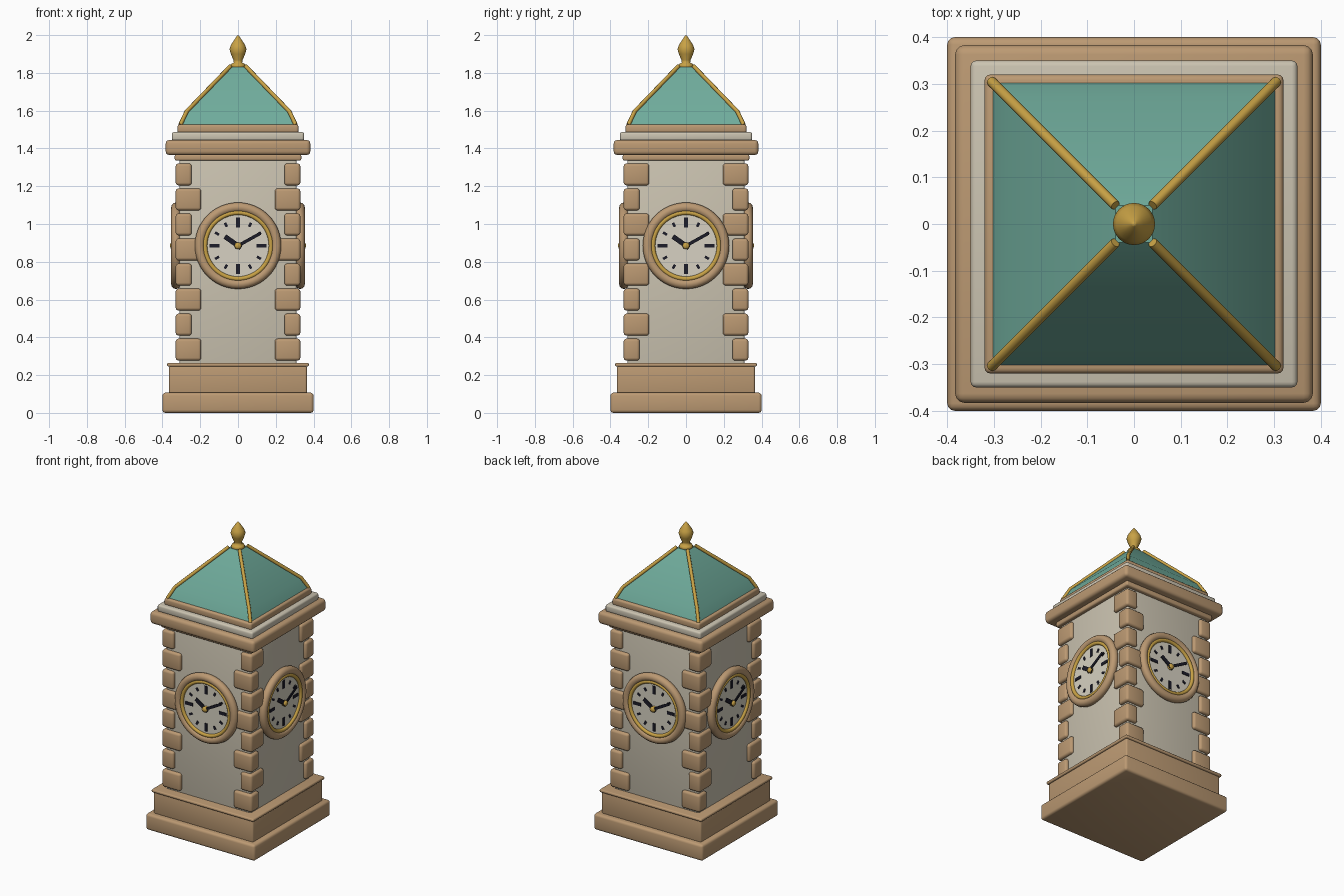
import bpy
import bmesh
from math import radians, pi
from mathutils import Matrix, Vector

if "Cube" in bpy.data.objects:
    bpy.data.objects.remove(bpy.data.objects["Cube"], do_unlink=True)


def material(name, colour):
    m = bpy.data.materials.new(name)
    m.use_nodes = True
    m.diffuse_color = (*colour, 1)
    bsdf = m.node_tree.nodes["Principled BSDF"]
    bsdf.inputs["Base Color"].default_value = (*colour, 1)
    bsdf.inputs["Roughness"].default_value = 0.7
    return m


SANDSTONE = material("sandstone", (0.50, 0.32, 0.17))
LIMESTONE = material("pale limestone", (0.60, 0.55, 0.44))
COPPER = material("green copper", (0.16, 0.41, 0.33))
BRASS = material("brass", (0.58, 0.36, 0.06))
DIAL = material("dial cream", (0.68, 0.64, 0.54))
BLACK = material("blue black", (0.012, 0.012, 0.022))


def finish(name, bm, mat, matrix=Matrix(), bevel=0, smooth=True):
    bmesh.ops.recalc_face_normals(bm, faces=bm.faces)
    mesh = bpy.data.meshes.new(name)
    bm.to_mesh(mesh)
    bm.free()
    mesh.materials.append(mat)
    for p in mesh.polygons:
        p.use_smooth = smooth
    ob = bpy.data.objects.new(name, mesh)
    bpy.context.collection.objects.link(ob)
    ob.matrix_world = matrix
    if bevel:
        mod = ob.modifiers.new("soft edges", "BEVEL")
        mod.width = bevel
        mod.segments = 3
        mod.limit_method = "ANGLE"
    return ob


def add_box(bm, lo, hi, turn=Matrix()):
    lo, hi = Vector(lo), Vector(hi)
    place = turn @ Matrix.Translation((lo + hi) / 2) @ Matrix.Diagonal((*(hi - lo), 1))
    bmesh.ops.create_cube(bm, size=1, matrix=place)


def slab(name, half, z0, z1, mat, bevel):
    bm = bmesh.new()
    add_box(bm, (-half, -half, z0), (half, half, z1))
    return finish(name, bm, mat, bevel=bevel)


def lathe(name, profile, mat, matrix=Matrix(), steps=32):
    """Spin a list of (radius, height) points about local z."""
    bm = bmesh.new()
    verts = [bm.verts.new((r, 0, z)) for r, z in profile]
    edges = [bm.edges.new(pair) for pair in zip(verts, verts[1:])]
    bmesh.ops.spin(bm, geom=verts + edges, cent=(0, 0, 0), axis=(0, 0, 1),
                   angle=2 * pi, steps=steps)
    bmesh.ops.remove_doubles(bm, verts=bm.verts, dist=0.0001)
    return finish(name, bm, mat, matrix)


def ring(name, major, minor, height, mat, matrix):
    loop = [Matrix.Rotation(2 * pi * i / 12, 2) @ Vector((minor, 0)) for i in range(13)]
    return lathe(name, [(major + p.x, height + p.y) for p in loop], mat, matrix, 48)


# Plinth, shaft and cornice
slab("plinth_base", 0.40, 0.0, 0.107, SANDSTONE, 0.016)
slab("plinth_block", 0.365, 0.10, 0.25, SANDSTONE, 0.01)
slab("plinth_ledge", 0.375, 0.245, 0.265, SANDSTONE, 0.008)
slab("shaft", 0.31, 0.25, 1.35, LIMESTONE, 0.012)
slab("neck_band", 0.335, 1.335, 1.37, SANDSTONE, 0.01)
slab("cornice", 0.383, 1.365, 1.445, SANDSTONE, 0.02)
slab("cornice_upper", 0.35, 1.44, 1.487, LIMESTONE, 0.012)
slab("roof_curb", 0.32, 1.48, 1.527, SANDSTONE, 0.012)

# Corner stones: long and short sides alternate up each corner
for sx in (-1, 1):
    for sy in (-1, 1):
        bm = bmesh.new()
        for row in range(8):
            dx, dy = (0.135, 0.085) if row % 2 == 0 else (0.085, 0.135)
            z = 0.335 + row * 0.1325
            x0, x1 = sorted((sx * 0.33, sx * (0.33 - dx)))
            y0, y1 = sorted((sy * 0.33, sy * (0.33 - dy)))
            add_box(bm, (x0, y0, z - 0.058), (x1, y1, z + 0.058))
        side = ("left" if sx > 0 else "right")
        end = ("back" if sy > 0 else "front")
        finish(f"corner_stones_{end}_{side}", bm, SANDSTONE, bevel=0.015)

# Roof: square rings with a steeper skirt
ROOF = [(0.305, 1.52), (0.272, 1.59), (0.04, 1.83)]
bm = bmesh.new()
rings = [[bm.verts.new((sx * h, sy * h, z))
          for sx, sy in ((-1, -1), (1, -1), (1, 1), (-1, 1))] for h, z in ROOF]
for low, high in zip(rings, rings[1:]):
    for i in range(4):
        j = (i + 1) % 4
        bm.faces.new((low[i], low[j], high[j], high[i]))
bm.faces.new(rings[0])
bm.faces.new(rings[-1])
roof = finish("roof", bm, COPPER)
bpy.ops.object.select_all(action="DESELECT")
roof.select_set(True)
bpy.context.view_layer.objects.active = roof
bpy.ops.object.shade_smooth_by_angle(angle=radians(30))

# Brass ribs along the hips
for k in range(4):
    curve = bpy.data.curves.new("hip_rib", "CURVE")
    curve.dimensions = "3D"
    curve.bevel_depth = 0.011
    curve.bevel_resolution = 2
    curve.use_fill_caps = True
    spline = curve.splines.new("POLY")
    spline.points.add(len(ROOF) - 1)
    for point, (h, z) in zip(spline.points, ROOF):
        point.co = (h, h, z + 0.006, 1)
    curve.materials.append(BRASS)
    rib = bpy.data.objects.new("hip_rib", curve)
    rib.rotation_euler.z = k * pi / 2
    bpy.context.collection.objects.link(rib)

# Finial
lathe("finial", [(0, 1.82), (0.035, 1.823), (0.043, 1.835), (0.036, 1.848), (0.022, 1.854),
                 (0.024, 1.868), (0.038, 1.9), (0.045, 1.925), (0.038, 1.947),
                 (0.02, 1.975), (0.006, 1.995), (0, 2.0)], BRASS)


def hand(name, degrees, length, width, z, matrix):
    bm = bmesh.new()
    turn = Matrix.Rotation(radians(-degrees), 4, "Z")
    add_box(bm, (-width / 2, -0.02, z), (width / 2, length, z + 0.005), turn)
    finish(name, bm, BLACK, matrix, smooth=False)


# One clock on each side; local z points out of the wall
for k, side in enumerate(("front", "left", "back", "right")):
    wall = (Matrix.Rotation(k * pi / 2, 4, "Z") @ Matrix.Translation((0, 0, 0.885))
            @ Matrix.Rotation(pi / 2, 4, "X"))
    ring(f"clock_surround_{side}", 0.203, 0.026, 0.328, SANDSTONE, wall)
    ring(f"clock_bezel_{side}", 0.175, 0.012, 0.337, BRASS, wall)

    bm = bmesh.new()
    bmesh.ops.create_cone(bm, cap_ends=True, segments=48, radius1=0.18, radius2=0.18,
                          depth=0.035, matrix=Matrix.Translation((0, 0, 0.3175)))
    finish(f"clock_dial_{side}", bm, DIAL, wall, smooth=False)

    bm = bmesh.new()
    for hour in range(12):
        w, r0, r1 = (0.01, 0.097, 0.15) if hour % 3 == 0 else (0.007, 0.116, 0.14)
        add_box(bm, (-w, r0, 0.334), (w, r1, 0.339),
                Matrix.Rotation(-hour * pi / 6, 4, "Z"))
    finish(f"hour_marks_{side}", bm, BLACK, wall, smooth=False)

    hand(f"hour_hand_{side}", -55, 0.085, 0.026, 0.341, wall)
    hand(f"minute_hand_{side}", 61, 0.137, 0.017, 0.347, wall)
    lathe(f"hand_boss_{side}", [(0.018, 0.335), (0.018, 0.352), (0.012, 0.358), (0, 0.36)],
          BRASS, wall, 20)
